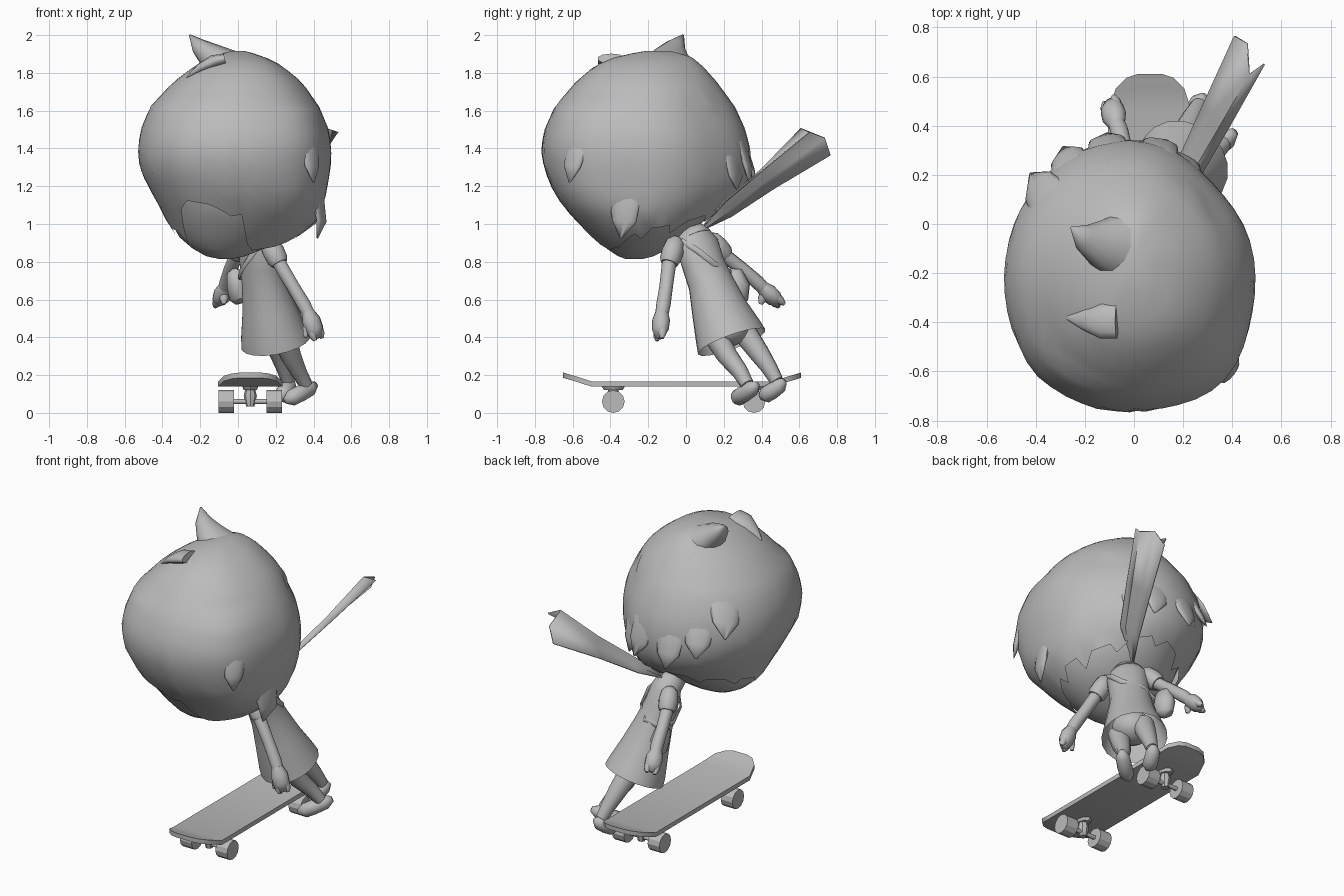
import bpy, bmesh, math
from mathutils import Vector as V

cube = bpy.data.objects.get("Cube")
if cube:
    bpy.data.objects.remove(cube, do_unlink=True)

grey = bpy.data.materials.new("plain_grey")
grey.use_nodes = True
grey.diffuse_color = (0.5, 0.5, 0.5, 1)
grey.node_tree.nodes["Principled BSDF"].inputs["Base Color"].default_value = (0.5, 0.5, 0.5, 1)


def finish(name, bm, angle=40):
    bmesh.ops.recalc_face_normals(bm, faces=bm.faces)
    me = bpy.data.meshes.new(name)
    bm.to_mesh(me)
    bm.free()
    me.materials.append(grey)
    me.shade_smooth()
    me.set_sharp_from_angle(angle=math.radians(angle))
    ob = bpy.data.objects.new(name, me)
    bpy.context.collection.objects.link(ob)
    return ob


def loft(name, rings, caps=(True, True), closed=False, angle=40):
    """Skin a list of equal-length point rings."""
    bm = bmesh.new()
    vs = [[bm.verts.new(p) for p in r] for r in rings]
    n = len(rings[0])
    for a, b in list(zip(vs, vs[1:])) + ([(vs[-1], vs[0])] if closed else []):
        for i in range(n):
            j = (i + 1) % n
            bm.faces.new((a[i], a[j], b[j], b[i]))
    if not closed:
        for on, r in zip(caps, (vs[0], vs[-1])):
            if on:
                bm.faces.new(r)
    return finish(name, bm, angle)


def tube(name, pts, radii, hint=(0, 0, 1), sides=10, caps=(True, True), closed=False, angle=50):
    """Elliptical tube along pts; each radius is a number or (along hint, across hint)."""
    pts = [V(p) for p in pts]
    rings, n = [], len(pts)
    for i, p in enumerate(pts):
        if closed:
            t = pts[(i + 1) % n] - pts[i - 1]
        else:
            t = pts[min(i + 1, n - 1)] - pts[max(i - 1, 0)]
        t.normalize()
        side = V(hint) - t * t.dot(V(hint))
        if side.length < 0.05:
            side = t.orthogonal()
        side.normalize()
        up = t.cross(side)
        r = radii[i] if isinstance(radii, list) else radii
        w, h = r if isinstance(r, tuple) else (r, r)
        rings.append([p + side * w * math.cos(a) + up * h * math.sin(a)
                      for a in (math.tau * k / sides for k in range(sides))])
    return loft(name, rings, caps, closed, angle)


def ball(name, loc, size):
    bm = bmesh.new()
    bmesh.ops.create_uvsphere(bm, u_segments=14, v_segments=9, radius=1)
    bmesh.ops.scale(bm, vec=size, verts=bm.verts)
    bmesh.ops.translate(bm, vec=loc, verts=bm.verts)
    return finish(name, bm)


def blend(keys, k):
    """Linear look-up in rows of (key, values...) sorted by rising key."""
    for a, b in zip(keys, keys[1:]):
        if k <= b[0]:
            f = max(0, (k - a[0]) / (b[0] - a[0]))
            return [x + (y - x) * f for x, y in zip(a[1:], b[1:])]
    return list(keys[-1][1:])


def oval(x0, x1, y0, y1, z, deg):
    a = math.radians(deg)
    return V(((x0 + x1) / 2 + (x1 - x0) / 2 * math.cos(a),
              (y0 + y1) / 2 + (y1 - y0) / 2 * math.sin(a), z))


# Hair extents by height: z, x0, x1, y0, y1
HAIR = [(.84, -.2, .12, -.39, -.14), (.9, -.3, .27, -.47, -.02), (1.0, -.37, .41, -.57, .14),
        (1.1, -.42, .455, -.655, .25), (1.18, -.465, .47, -.705, .32), (1.29, -.52, .49, -.75, .345),
        (1.4, -.53, .495, -.768, .34), (1.5, -.515, .48, -.748, .315), (1.62, -.465, .43, -.695, .26),
        (1.75, -.345, .34, -.585, .165), (1.84, -.225, .23, -.48, .085), (1.89, -.125, .13, -.36, .02),
        (1.915, -.04, .04, -.22, -.08)]
# Swells of the hair: direction and amount
SWELL = ((-45, .04), (45, -.028), (225, .02))


def hair_point(deg, z, out=0):
    a = math.radians(deg)
    for mid, amount in SWELL:
        near = math.exp(-(((deg - mid + 180) % 360 - 180) / 22) ** 2)
        out += amount * near * (1 if 1.05 < z < 1.65 else .3)
    return oval(*blend(HAIR, z), z, deg) + V((math.cos(a), math.sin(a), 0)) * out


# Hair cap: the rim drops round the sides and lifts over the face
RIM = [(0, .97), (30, 1.0), (60, 1.06), (90, 1.12), (130, 1.06), (180, .99), (210, .95), (220, 1.0),
       (228, 1.13), (250, 1.1), (262, 1.04), (270, 1.05), (280, .9), (300, .86), (330, .88), (360, .97)]
TOP, ROWS, COLS = 1.915, 18, 48
cap = []
for r in range(ROWS + 1):
    ring = []
    for c in range(COLS):
        deg = 360 * c / COLS
        rim = blend(RIM, deg)[0] - (.05 if c % 4 == 0 and deg < 220 else 0)
        ring.append(hair_point(deg, TOP - (TOP - rim) * (r / ROWS) ** 1.5))
    cap.append(ring)
loft("hair_cap", cap, caps=(True, False))

# Face and jaw
FACE = [(1.3, -.45, .42, -.68, .25), (1.12, -.395, .39, -.63, .17), (1.02, -.36, .34, -.565, .1),
        (.93, -.31, .25, -.48, 0), (.87, -.24, .14, -.42, -.09), (.83, -.17, .04, -.36, -.17),
        (.815, -.1, -.03, -.32, -.23)]
loft("head", [[oval(*row[1:], row[0], 360 * k / 28) for k in range(28)] for row in FACE])


def lock(name, deg, turn_by, z0, z1, w, flare):
    """Strand that stays inside the cap and emerges only at its lifted tip."""
    path = [hair_point(deg + turn_by * f, z0 + (z1 - z0) * f, o)
            for f, o in ((0, -.045), (.35, -.03), (.72, flare * .4 - .012), (1, flare))]
    a = math.radians(deg)
    tube(name, path, [(.01, w * .6), (.026, w), (.02, w * .8), (.003, .006)],
         (math.cos(a), math.sin(a), 0), 12, angle=80)


# Strands: angle, sweep, top, tip, width, flare
for name, *shape in (
    ("back_strand_1", 63, 0, 1.45, 1.18, .09, .02),
    ("back_strand_2", 78, -3, 1.55, 1.2, .09, .04),
    ("back_strand_3", 99, 3, 1.5, 1.19, .09, .06),
    ("back_strand_4", 120, 0, 1.55, 1.28, .09, .05),
    ("back_strand_5", 140, -4, 1.68, 1.4, .1, .05),
    ("side_strand", -16, 0, 1.25, .925, .085, .13),
    ("temple_strand", -38, -6, 1.52, 1.22, .07, .04),
):
    lock(name, *shape)

# Crown tufts: an upright point and a small open flap
tube("crown_tuft", [(-.06, -.09, 1.83), (-.14, -.08, 1.885), (-.205, -.055, 1.94), (-.255, -.015, 2.0)],
     [(.1, .14), (.075, .1), (.045, .055), .005], (.7, 0, 1), 12, angle=80)
tube("front_tuft", [(-.27, -.38, 1.775), (-.2, -.39, 1.825), (-.13, -.395, 1.86), (-.07, -.395, 1.875)],
     [(.005, .01), (.025, .045), (.035, .075), (.028, .075)], (0, 0, 1), 10, angle=70)

# Neck, dress and hips, with the shoulder line turned towards the right
turn = (.15, -.22, 0)
tube("neck", [(.02, -.08, 1.06), (.08, .02, .93)], .05)
tube("dress", [(.08, .03, .97), (.088, .04, .94), (.1, .06, .89), (.115, .09, .79), (.135, .13, .69),
               (.165, .175, .55), (.19, .225, .42), (.2, .242, .375)],
     [.06, (.1, .075), (.125, .09), (.12, .1), (.125, .112), (.152, .142), (.185, .175), (.195, .182)],
     turn, 18, caps=(True, False))
tube("collar", [(.08, .02, .985), (.08, .03, .955), (.09, .045, .925)],
     [.06, .085, (.105, .085)], turn, 14)
ball("hips", (.2, .22, .45), (.12, .12, .1))

# Arms: puffed sleeve, limb, palm, thumb and fingertips
arms = {
    "left": ([(.17, -.06, .89), (.22, -.09, .79), (.29, -.105, .67), (.35, -.12, .57), (.38, -.13, .51)],
             (.425, -.14, .395), (.355, -.14, .4)),
    "right": ([(.02, .14, .91), (-.01, .21, .83), (-.04, .3, .76), (-.06, .38, .69), (-.075, .42, .65)],
              (-.1, .5, .575), (-.075, .395, .575)),
}
for side, (path, palm, thumb) in arms.items():
    tube(side + "_arm", path, [.04, .038, .036, .038, .034])
    shoulder, mid = V(path[0]), V(path[1])
    tube(side + "_sleeve", [shoulder.lerp(mid, f) for f in (-.35, -.1, .35, .8, 1)],
         [.025, .05, .058, .055, .045], sides=12)
    wrist, end = V(path[-1]), V(palm)
    d = (end - wrist).normalized()
    tube(side + "_palm", [wrist - d * .03, wrist + d * .02, wrist.lerp(end, .6), end],
         [.033, (.045, .052), (.042, .05), (.015, .03)], turn, angle=70)
    tube(side + "_thumb", [wrist, wrist.lerp(V(thumb), .6), thumb], [.022, .025, .01], sides=8)
    across = d.cross(V(turn)).normalized()
    for k in (-1, 1):
        root = wrist.lerp(end, .65) + across * .024 * k
        tube("%s_finger_%d" % (side, (k + 3) // 2), [root, root + d * .025, root + d * .05],
             [.024, .022, .01], sides=8)

# Legs and shoes
legs = {
    "left": ([(.24, .15, .42), (.28, .22, .3), (.32, .285, .22), (.36, .325, .15)],
             [(.41, .375, .15), (.38, .35, .13), (.325, .305, .1), (.285, .275, .08), (.25, .26, .065)]),
    "right": ([(.18, .3, .44), (.22, .385, .32), (.245, .44, .24), (.265, .48, .17)],
              [(.285, .52, .17), (.27, .495, .145), (.25, .455, .115), (.235, .42, .095), (.225, .395, .085)]),
}
for side, (leg, shoe) in legs.items():
    tube(side + "_leg", leg, [.066, .055, .044, .036], sides=12)
    tube(side + "_shoe", shoe, [.018, .042, .045, .044, .018], sides=12, angle=75)

# Shoulder bag and strap
tube("bag", [(-.02, .23, .75), (-.015, .25, .735), (-.005, .27, .67), (.0, .27, .6), (.005, .265, .58)],
     [.02, (.045, .055), (.055, .07), (.045, .06), .02], (1, .2, 0), 12)
tube("bag_strap", [(.185, -.02, .91), (.225, .06, .86), (.215, .15, .79), (.13, .235, .745), (.03, .22, .72),
                   (.005, .12, .72), (.03, .01, .775), (.09, -.045, .86)],
     (.016, .007), (0, 0, 1), 6, closed=True)

# Flying scarf tail: a creased ribbon with a notched end
rows = [((.07, .07, .96), (.085, .08, .965), (.095, .09, .98), (.1, .1, 1.0)),
        ((.17, .24, 1.04), (.21, .24, 1.08), (.24, .21, 1.12), (.275, .2, 1.12)),
        ((.275, .47, 1.19), (.32, .45, 1.25), (.35, .4, 1.29), (.39, .4, 1.28)),
        ((.41, .765, 1.365), (.46, .735, 1.455), (.47, .61, 1.505), (.53, .65, 1.485))]
bm = bmesh.new()
strips = [[bm.verts.new(p) for p in row] for row in rows]
for a, b in zip(strips, strips[1:]):
    for k in range(3):
        bm.faces.new((a[k], a[k + 1], b[k + 1], b[k]))
scarf = finish("scarf_tail", bm)
solid = scarf.modifiers.new("thickness", "SOLIDIFY")
solid.thickness = .008
solid.offset = 0

# Skateboard deck with rounded, raised ends
CX = .065
half = [(-.65, .05, .2), (-.635, .095, .195), (-.59, .14, .182), (-.5, .17, .153)]
stations = half + [(-y - .04, w, z) for y, w, z in reversed(half)]
loft("deck", [[(CX - w, y, z - .014), (CX + w, y, z - .014), (CX + w, y, z + .014), (CX - w, y, z + .014)]
              for y, w, z in stations], angle=30)

# Trucks and wheels
for end, y in (("front", -.385), ("rear", .36)):
    tube(end + "_truck_base", [(CX, y, .145), (CX, y, .122)], [(.065, .045), (.05, .035)], (0, 1, 0), 8)
    tube(end + "_truck_hanger", [(CX, y, .13), (CX, y, .09), (CX, y, .035)],
         [.025, .035, .022], (0, 1, 0), 8, angle=30)
    tube(end + "_axle", [(CX - .15, y, .06), (CX + .15, y, .06)], .013, sides=8)
    for side, s in (("right", -1), ("left", 1)):
        tube("%s_%s_wheel" % (end, side), [(CX + s * .085, y, .06), (CX + s * .168, y, .06)],
             .06, sides=12, angle=25)
